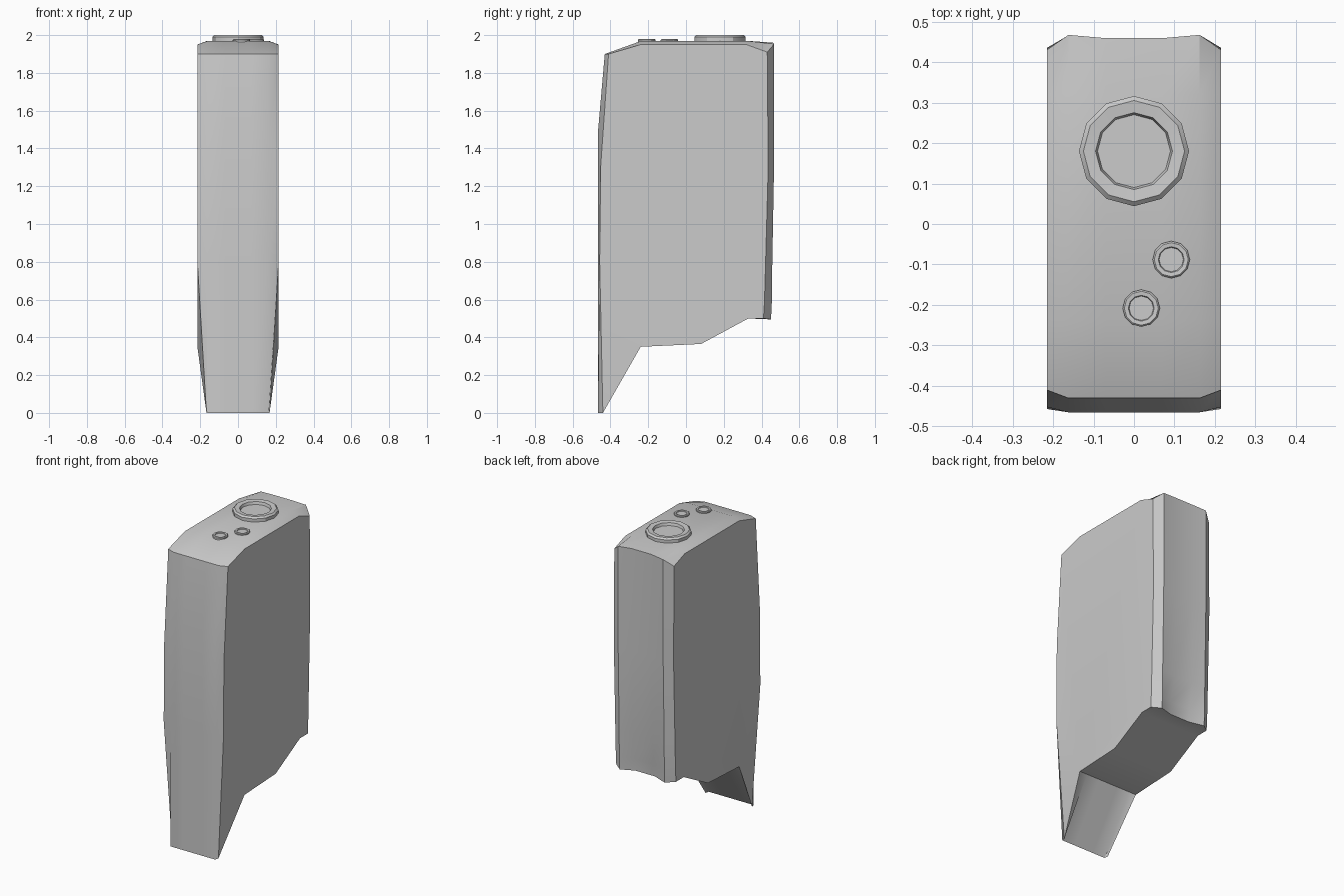
import bpy, bmesh, math

if "Cube" in bpy.data.objects:
    bpy.data.objects.remove(bpy.data.objects["Cube"])


def finish(name, bm):
    bmesh.ops.recalc_face_normals(bm, faces=bm.faces[:])
    me = bpy.data.meshes.new(name)
    bm.to_mesh(me)
    bm.free()
    ob = bpy.data.objects.new(name, me)
    bpy.context.collection.objects.link(ob)
    bpy.ops.object.select_all(action='DESELECT')
    ob.select_set(True)
    bpy.context.view_layer.objects.active = ob
    bpy.ops.object.shade_smooth_by_angle(angle=math.radians(30))
    return ob


# Side outlines (y, z): front going up, top, back going down, underside
outer = [(-.44, 0), (-.457, .8), (-.452, 1.3), (-.41, 1.9), (-.24, 1.95), (.32, 1.95),
         (.43, 1.91), (.435, 1.3), (.42, .75), (.415, .58), (.41, .5),
         (.33, .5), (.08, .365), (-.24, .35)]
inner = [(-.465, 0), (-.465, .8), (-.465, 1.5), (-.43, 1.9), (-.24, 1.968), (.32, 1.97),
         (.467, 1.953), (.466, 1.3), (.456, .75), (.454, .58), (.45, .495),
         (.33, .5), (.08, .365), (-.24, .35)]
# The middle has a shallow groove down the back, deeper at the bottom
middle = list(inner)
middle[6:11] = [(.459, 1.96), (.458, 1.3), (.45, .75), (.425, .58), (.42, .5)]

# Body lofted across x
bm = bmesh.new()
loops = []
for x, prof in [(-.215, outer), (-.162, inner), (-.07, middle),
                (.07, middle), (.162, inner), (.215, outer)]:
    loops.append([bm.verts.new((math.copysign(min(abs(x), .167), x) if i == 0 else x, y, z))
                  for i, (y, z) in enumerate(prof)])
n = len(outer)
for a, b in zip(loops, loops[1:]):
    for i in range(n):
        j = (i + 1) % n
        bm.faces.new((a[i], a[j], b[j], b[i]))
for lp in (loops[0], loops[-1]):
    bm.faces.new(lp[1:])                    # flat side
    bm.faces.new((lp[0], lp[1], lp[-1]))    # tapered lower facet
finish("body", bm)


def turned(name, x, y, profile, sides=12):
    """Revolve (radius, z) points about a vertical axis, capped at both ends."""
    bm = bmesh.new()
    rings = [[bm.verts.new((x + r * math.sin(2 * math.pi * k / sides),
                            y + r * math.cos(2 * math.pi * k / sides), z))
              for k in range(sides)] for r, z in profile]
    for a, b in zip(rings, rings[1:]):
        for k in range(sides):
            m = (k + 1) % sides
            bm.faces.new((a[k], a[m], b[m], b[k]))
    bm.faces.new(rings[0])
    bm.faces.new(rings[-1])
    return finish(name, bm)


# Connector ring and two small buttons on the top
turned("top_connector", 0, .18,
       [(.136, 1.95), (.136, 1.99), (.125, 2.0), (.095, 1.997), (.09, 1.98)])
for i, (x, y) in enumerate([(.092, -.088), (.018, -.208)]):
    turned(f"button_{i + 1}", x, y,
           [(.046, 1.95), (.046, 1.975), (.042, 1.979), (.032, 1.978), (.03, 1.973)])
